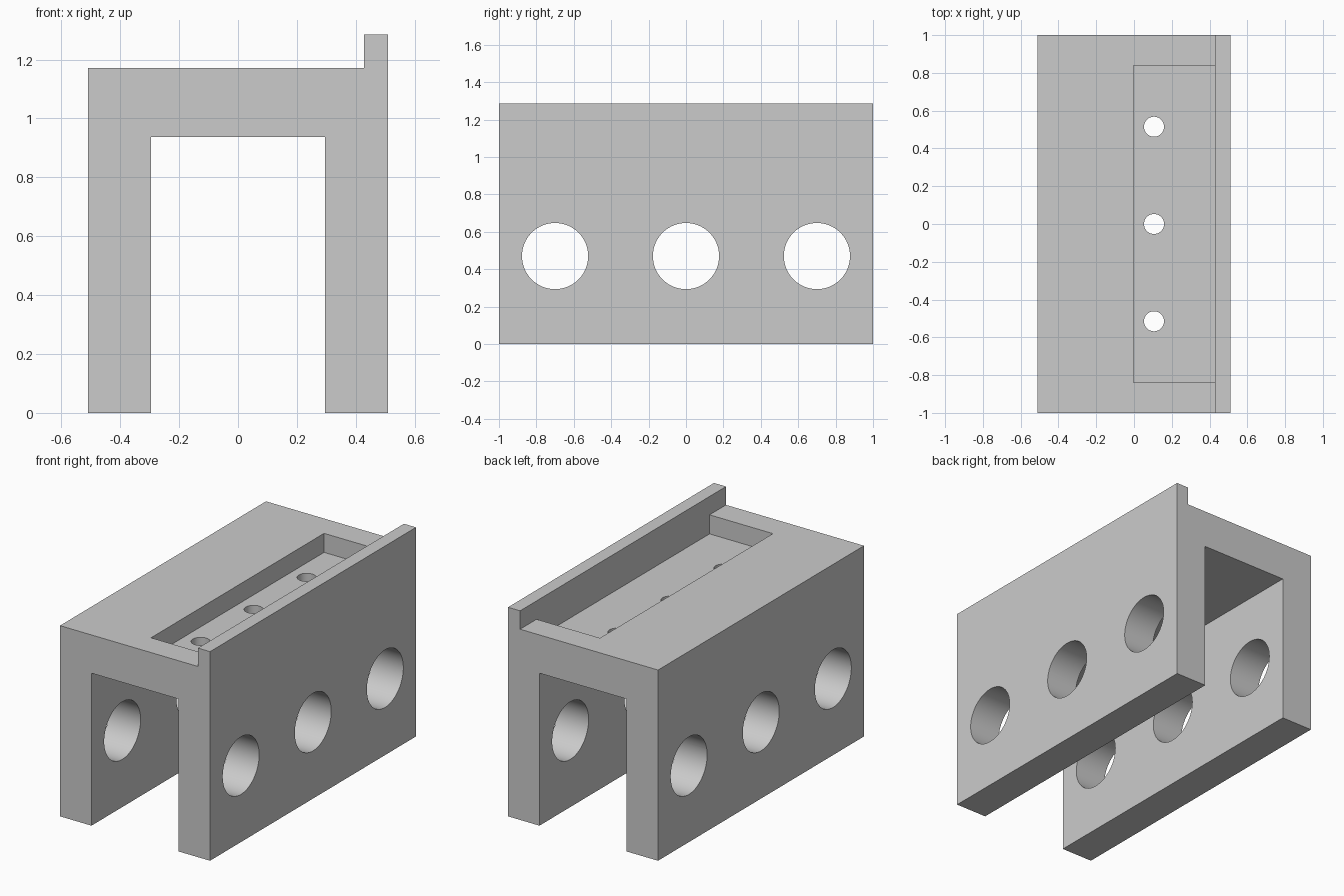
import bpy
import bmesh
from mathutils import Matrix, Vector

LENGTH = 2.0
HALF_W, INNER_W = 0.51, 0.296
DECK_TOP, DECK_UNDER, LIP_TOP = 1.172, 0.937, 1.285
LIP_X = 0.428
POCKET_FLOOR = 1.055

default = bpy.data.objects.get("Cube")
if default:
    bpy.data.objects.remove(default, do_unlink=True)

grey = bpy.data.materials.new("plain grey")
grey.use_nodes = True
colour = (0.6, 0.6, 0.6, 1)
grey.diffuse_color = colour
grey.node_tree.nodes["Principled BSDF"].inputs["Base Color"].default_value = colour


def make_object(name, bm):
    bmesh.ops.recalc_face_normals(bm, faces=bm.faces)
    mesh = bpy.data.meshes.new(name)
    bm.to_mesh(mesh)
    bm.free()
    mesh.materials.append(grey)
    obj = bpy.data.objects.new(name, mesh)
    bpy.context.collection.objects.link(obj)
    return obj


def box_cutter(name, low, high):
    low, high = Vector(low), Vector(high)
    bm = bmesh.new()
    bmesh.ops.create_cube(bm, size=1, matrix=Matrix.Translation((low + high) / 2)
                          @ Matrix.Diagonal((*(high - low), 1)))
    return make_object(name, bm)


def hole_cutter(name, centre, radius, depth, axis):
    turn = Vector((0, 0, 1)).rotation_difference(Vector(axis)).to_matrix().to_4x4()
    bm = bmesh.new()
    bmesh.ops.create_cone(bm, cap_ends=True, segments=64, radius1=radius, radius2=radius,
                          depth=depth, matrix=Matrix.Translation(centre) @ turn)
    return make_object(name, bm)


# Channel body: one extruded section with a raised lip on its left edge
profile = [(-HALF_W, 0), (-INNER_W, 0), (-INNER_W, DECK_UNDER), (INNER_W, DECK_UNDER),
           (INNER_W, 0), (HALF_W, 0), (HALF_W, LIP_TOP), (LIP_X, LIP_TOP),
           (LIP_X, DECK_TOP), (-HALF_W, DECK_TOP)]
bm = bmesh.new()
section = bm.faces.new([bm.verts.new((x, -LENGTH / 2, z)) for x, z in profile])
extruded = bmesh.ops.extrude_face_region(bm, geom=[section], use_keep_orig=True)
bmesh.ops.translate(bm, vec=(0, LENGTH, 0),
                    verts=[v for v in extruded["geom"] if isinstance(v, bmesh.types.BMVert)])
body = make_object("channel_body", bm)

# Recess in the deck, running up to the lip
cutters = [box_cutter("recess_cutter", (-0.003, -0.84, POCKET_FLOOR), (LIP_X, 0.84, 1.25))]

# Large holes through both legs and small holes through the recess floor
for side in (-1, 0, 1):
    cutters.append(hole_cutter("leg_hole_cutter", (0, side * 0.7, 0.47), 0.177, 1.4, (1, 0, 0)))
    cutters.append(hole_cutter("deck_hole_cutter", (0.106, side * 0.515, 1.0), 0.053, 0.4, (0, 0, 1)))

for cutter in cutters:
    cut = body.modifiers.new(cutter.name, "BOOLEAN")
    cut.operation = "DIFFERENCE"
    cut.solver = "EXACT"
    cut.object = cutter

# Apply the cuts, then drop the cutters
bpy.context.view_layer.update()
cut_mesh = bpy.data.meshes.new_from_object(
    body.evaluated_get(bpy.context.evaluated_depsgraph_get()))
body.modifiers.clear()
body.data = cut_mesh
for cutter in cutters:
    bpy.data.objects.remove(cutter, do_unlink=True)

bpy.ops.object.select_all(action="DESELECT")
body.select_set(True)
bpy.context.view_layer.objects.active = body
bpy.ops.object.shade_smooth_by_angle(angle=0.5)
